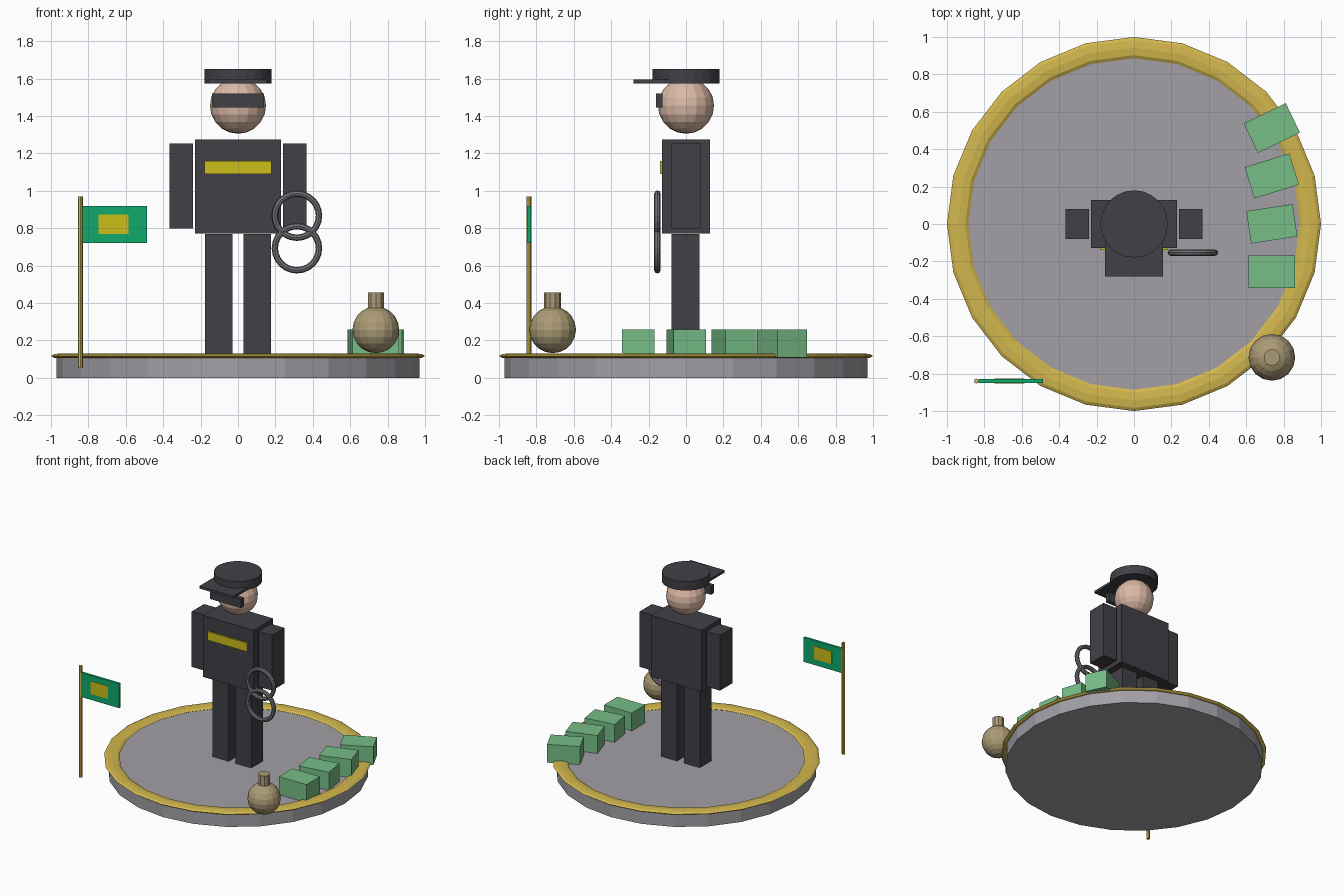
import bpy, bmesh, math
from mathutils import Matrix

cube = bpy.data.objects.get("Cube")
if cube:
    bpy.data.objects.remove(cube, do_unlink=True)


def material(name, r, g, b):
    m = bpy.data.materials.new(name)
    m.use_nodes = True
    m.diffuse_color = (r, g, b, 1)
    m.node_tree.nodes["Principled BSDF"].inputs["Base Color"].default_value = (r, g, b, 1)
    return m


charcoal = material("charcoal", 0.053, 0.052, 0.061)
stone = material("stone grey", 0.36, 0.35, 0.38)
brass = material("brass", 0.64, 0.47, 0.075)
yellow = material("yellow", 0.61, 0.51, 0.01)
green = material("flag green", 0.005, 0.40, 0.15)
mint = material("banknote green", 0.18, 0.51, 0.24)
canvas = material("canvas tan", 0.41, 0.33, 0.18)
skin = material("skin", 0.72, 0.49, 0.38)
steel = material("steel", 0.17, 0.17, 0.19)


def add(name, bm, mat, loc=(0, 0, 0)):
    mesh = bpy.data.meshes.new(name)
    bm.to_mesh(mesh)
    bm.free()
    mesh.materials.append(mat)
    obj = bpy.data.objects.new(name, mesh)
    obj.location = loc
    bpy.context.scene.collection.objects.link(obj)
    return obj


def box(name, mat, center, size, turn=0):
    bm = bmesh.new()
    bmesh.ops.create_cube(bm, size=1, matrix=Matrix.Diagonal((*size, 1)))
    add(name, bm, mat, center).rotation_euler.z = turn


def cylinder(name, mat, x, y, low, high, radius, sides):
    bm = bmesh.new()
    bmesh.ops.create_cone(bm, cap_ends=True, segments=sides, radius1=radius,
                          radius2=radius, depth=high - low)
    add(name, bm, mat, (x, y, (low + high) / 2))


def ball(name, mat, center, radius):
    bm = bmesh.new()
    bmesh.ops.create_uvsphere(bm, u_segments=16, v_segments=10, radius=radius)
    add(name, bm, mat, center)


def ring(name, mat, center, major, minor, height, sides=24, section=8):
    bm = bmesh.new()
    loops = []
    for i in range(sides):
        a = math.tau * i / sides
        loop = []
        for j in range(section):
            b = math.tau * j / section
            r = major + minor * math.cos(b)
            loop.append(bm.verts.new((r * math.cos(a), r * math.sin(a), height * math.sin(b))))
        loops.append(loop)
    for i in range(sides):
        p, q = loops[i], loops[(i + 1) % sides]
        for j in range(section):
            k = (j + 1) % section
            bm.faces.new((p[j], q[j], q[k], p[k]))
    return add(name, bm, mat, center)


# Round base with a flattened rim
cylinder("base", stone, 0, 0, 0, 0.11, 0.97, 24)
ring("base_rim", brass, (0, 0, 0.117), 0.943, 0.057, 0.014)

# Body, with mirrored limbs
box("torso", charcoal, (0, 0, 1.023), (0.46, 0.255, 0.505))
for side, s in (("left", 1), ("right", -1)):
    box(side + "_leg", charcoal, (s * 0.103, -0.003, 0.44), (0.145, 0.15, 0.66))
    box(side + "_arm", charcoal, (s * 0.303, 0, 1.025), (0.125, 0.16, 0.455))
box("chest_stripe", yellow, (0, -0.13, 1.125), (0.36, 0.02, 0.07))

# Head, glasses and cap
ball("head", skin, (0, 0, 1.455), 0.15)
box("glasses", charcoal, (0, -0.143, 1.483), (0.28, 0.036, 0.073))
cylinder("cap", charcoal, 0, 0, 1.575, 1.65, 0.18, 24)
box("cap_visor", charcoal, (0, -0.18, 1.584), (0.31, 0.2, 0.02))

# Handcuffs
for name, z in (("upper_cuff", 0.867), ("lower_cuff", 0.693)):
    cuff = ring(name, steel, (0.315, -0.153, z), 0.118, 0.017, 0.017)
    cuff.rotation_euler.x = math.pi / 2

# Flag
cylinder("flag_pole", brass, -0.843, -0.84, 0.055, 0.97, 0.013, 8)
box("flag", green, (-0.658, -0.84, 0.82), (0.345, 0.02, 0.20))
box("flag_emblem", yellow, (-0.665, -0.84, 0.822), (0.16, 0.026, 0.105))

# Fanned row of banknote bundles
for i in range(4):
    box("banknote_bundle_%d" % (i + 1), mint, (0.737, -0.255 + 0.256 * i, 0.183),
        (0.25, 0.175, 0.15), 0.15 * i)

# Money bag
ball("bag", canvas, (0.737, -0.713, 0.257), 0.125)
cylinder("bag_neck", canvas, 0.737, -0.713, 0.36, 0.457, 0.045, 10)
